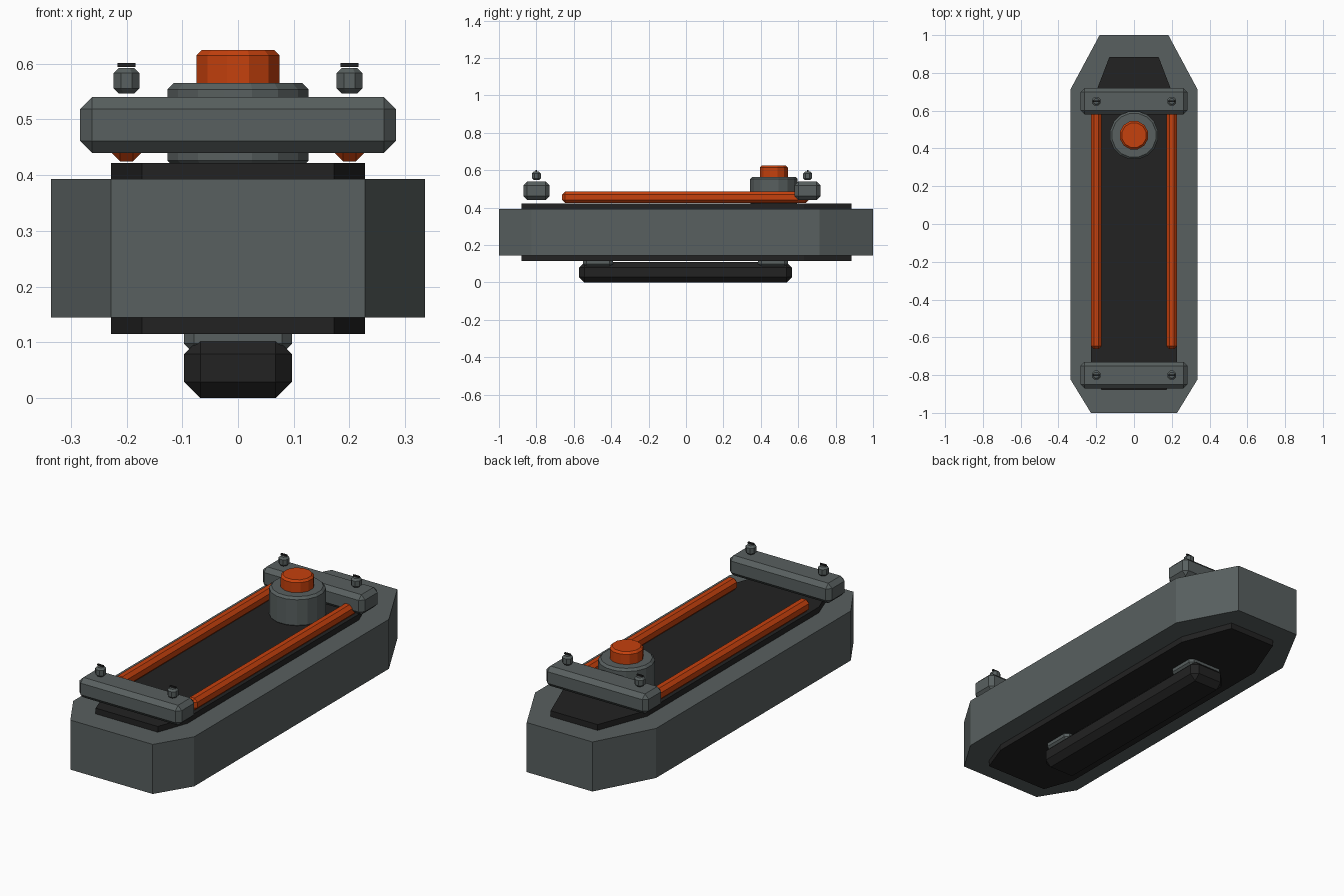
import bpy, bmesh, math
from mathutils import Matrix

if "Cube" in bpy.data.objects:
    bpy.data.objects.remove(bpy.data.objects["Cube"])


def material(name, rgb):
    m = bpy.data.materials.new(name)
    m.diffuse_color = (*rgb, 1)
    m.use_nodes = True
    m.node_tree.nodes["Principled BSDF"].inputs["Base Color"].default_value = m.diffuse_color
    return m


GREY = material("slate grey", (0.098, 0.116, 0.115))
BLACK = material("soft black", (0.016, 0.016, 0.016))
ORANGE = material("burnt orange", (0.56, 0.052, 0.004))


def finish(bm, name, mat, bevel=0.0):
    """Chamfer every edge with a flat bevel if asked, then link the object."""
    if bevel:
        edges = [e for e in bm.edges if e.calc_face_angle(0) > math.radians(50)]
        bmesh.ops.bevel(bm, geom=edges, offset=bevel, segments=1,
                        affect='EDGES', clamp_overlap=True)
    bmesh.ops.recalc_face_normals(bm, faces=bm.faces)
    me = bpy.data.meshes.new(name)
    bm.to_mesh(me)
    bm.free()
    me.materials.append(mat)
    ob = bpy.data.objects.new(name, me)
    bpy.context.collection.objects.link(ob)
    return ob


def box(name, mat, centre, size, bevel=0.0):
    bm = bmesh.new()
    bmesh.ops.create_cube(bm, size=1, matrix=Matrix.Translation(centre) @ Matrix.Diagonal((*size, 1)))
    return finish(bm, name, mat, bevel)


def drum(name, mat, x, y, z0, z1, r, sides, bevel):
    bm = bmesh.new()
    m = Matrix.Translation((x, y, (z0 + z1) / 2)) @ Matrix.Rotation(math.pi / sides, 4, 'Z')
    bmesh.ops.create_cone(bm, cap_ends=True, segments=sides, radius1=r, radius2=r,
                          depth=z1 - z0, matrix=m)
    return finish(bm, name, mat, bevel)


def slab(name, mat, half_outline, z0, z1):
    """Extrude an outline mirrored in x."""
    pts = half_outline + [(-x, y) for x, y in reversed(half_outline)]
    bm = bmesh.new()
    face = bm.faces.new([bm.verts.new((x, y, z0)) for x, y in pts])
    top = bmesh.ops.extrude_face_region(bm, geom=[face], use_keep_orig=True)["geom"]
    for v in top:
        if isinstance(v, bmesh.types.BMVert):
            v.co.z = z1
    return finish(bm, name, mat)


# Long body and the dark inset plates above and below it
outline = [(0.228, -1.0), (0.335, -0.825), (0.335, 0.715), (0.182, 1.0)]
inner = [(0.172, -0.88), (0.228, -0.725), (0.228, 0.63), (0.13, 0.885)]
slab("body", GREY, outline, 0.145, 0.393)
slab("top_plate", BLACK, inner, 0.38, 0.422)
slab("bottom_plate", BLACK, inner, 0.115, 0.16)

# Orange side rods
for side, x in (("left", -0.2), ("right", 0.2)):
    box(side + "_rod", ORANGE, (x, -0.003, 0.455), (0.056, 1.32, 0.06), 0.016)

# Crossbars with slotted bolts
for end, y in (("front", -0.8), ("rear", 0.65)):
    box(end + "_crossbar", GREY, (0, y, 0.49), (0.566, 0.14, 0.1), 0.021)
    for side, x in (("left", -0.2), ("right", 0.2)):
        drum(f"{end}_{side}_bolt", GREY, x, y, 0.547, 0.592, 0.0255, 8, 0.009)
        box(f"{end}_{side}_bolt_slot", BLACK, (x, y, 0.598), (0.033, 0.008, 0.007))

# Round button housing and button
drum("button_housing", GREY, 0, 0.47, 0.415, 0.565, 0.129, 16, 0.011)
drum("button", ORANGE, 0, 0.47, 0.54, 0.625, 0.077, 12, 0.01)

# Grip bar underneath with its two mounts
box("grip", BLACK, (0, -0.003, 0.054), (0.193, 1.14, 0.108), 0.029)
for end, y in (("front", -0.47), ("rear", 0.465)):
    box(end + "_grip_mount", GREY, (0, y, 0.115), (0.194, 0.16, 0.07), 0.018)
